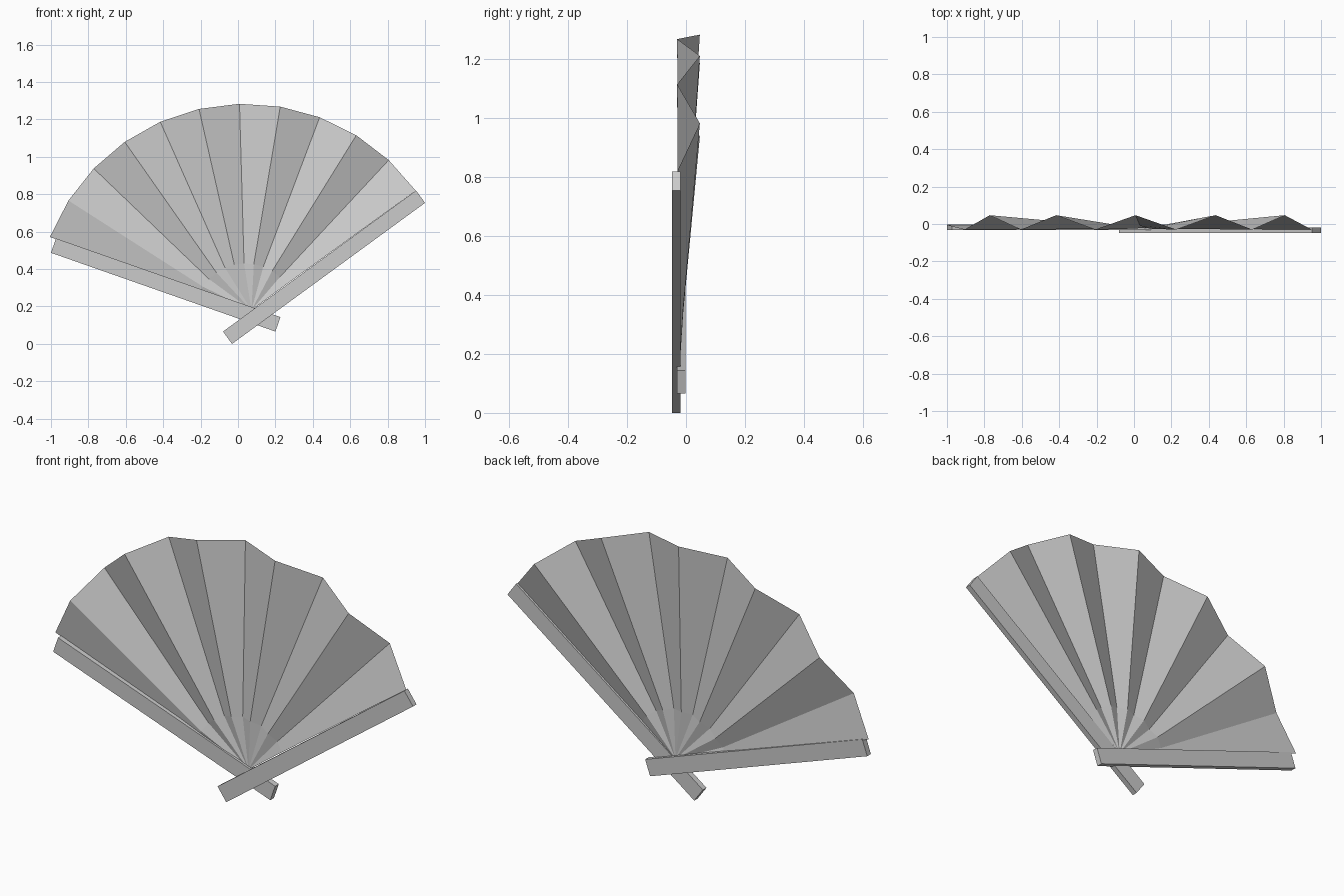
import bpy, bmesh
from math import radians, cos, sin
from mathutils import Vector

if "Cube" in bpy.data.objects:
    bpy.data.objects.remove(bpy.data.objects["Cube"])


def make_object(name, bm):
    bmesh.ops.recalc_face_normals(bm, faces=bm.faces)
    mesh = bpy.data.meshes.new(name)
    bm.to_mesh(mesh)
    bm.free()
    obj = bpy.data.objects.new(name, mesh)
    bpy.context.collection.objects.link(obj)
    return obj


def guard_stick(name, corners, y_front, y_back):
    # flat bar: front-view outline extruded through y
    bm = bmesh.new()
    face = bm.faces.new([bm.verts.new((x, y_front, z)) for x, z in corners])
    ext = bmesh.ops.extrude_face_region(bm, geom=[face])
    verts = [v for v in ext["geom"] if isinstance(v, bmesh.types.BMVert)]
    bmesh.ops.translate(bm, verts=verts, vec=(0, y_back - y_front, 0))
    return make_object(name, bm)


# Pleated leaf: outer and middle arcs of folds, gathered at the pivot
FOLDS = 11
CENTRE = Vector((0.04, 0, 0.16))
PIVOT = (0.072, -0.02, 0.18)
bm = bmesh.new()
pivot = bm.verts.new(PIVOT)
outer, middle = [], []
for i in range(FOLDS + 1):
    a = radians(158.5 - i * (158.5 - 35.9) / FOLDS)
    ridge = i % 2 == 0
    y_out = (-0.005 if i == 0 else 0.047) if ridge else -0.03
    y_mid = -0.009 if ridge else -0.025
    ray = Vector((cos(a), 0, sin(a)))
    outer.append(bm.verts.new(CENTRE + ray * 1.124 + Vector((0, y_out, 0))))
    middle.append(bm.verts.new(CENTRE + ray * 0.27 + Vector((0, y_mid, 0))))
for i in range(FOLDS):
    bm.faces.new((middle[i], middle[i + 1], outer[i + 1], outer[i]))
    bm.faces.new((pivot, middle[i + 1], middle[i]))
make_object("pleated_leaf", bm)

# Crossed outer guard sticks
guard_stick("left_guard",
            [(-1.0, 0.487), (0.2, 0.066), (0.227, 0.143), (-0.973, 0.564)],
            -0.031, -0.002)
guard_stick("right_guard",
            [(-0.032, 0.0), (1.0, 0.754), (0.952, 0.82), (-0.08, 0.066)],
            -0.047, -0.019)
